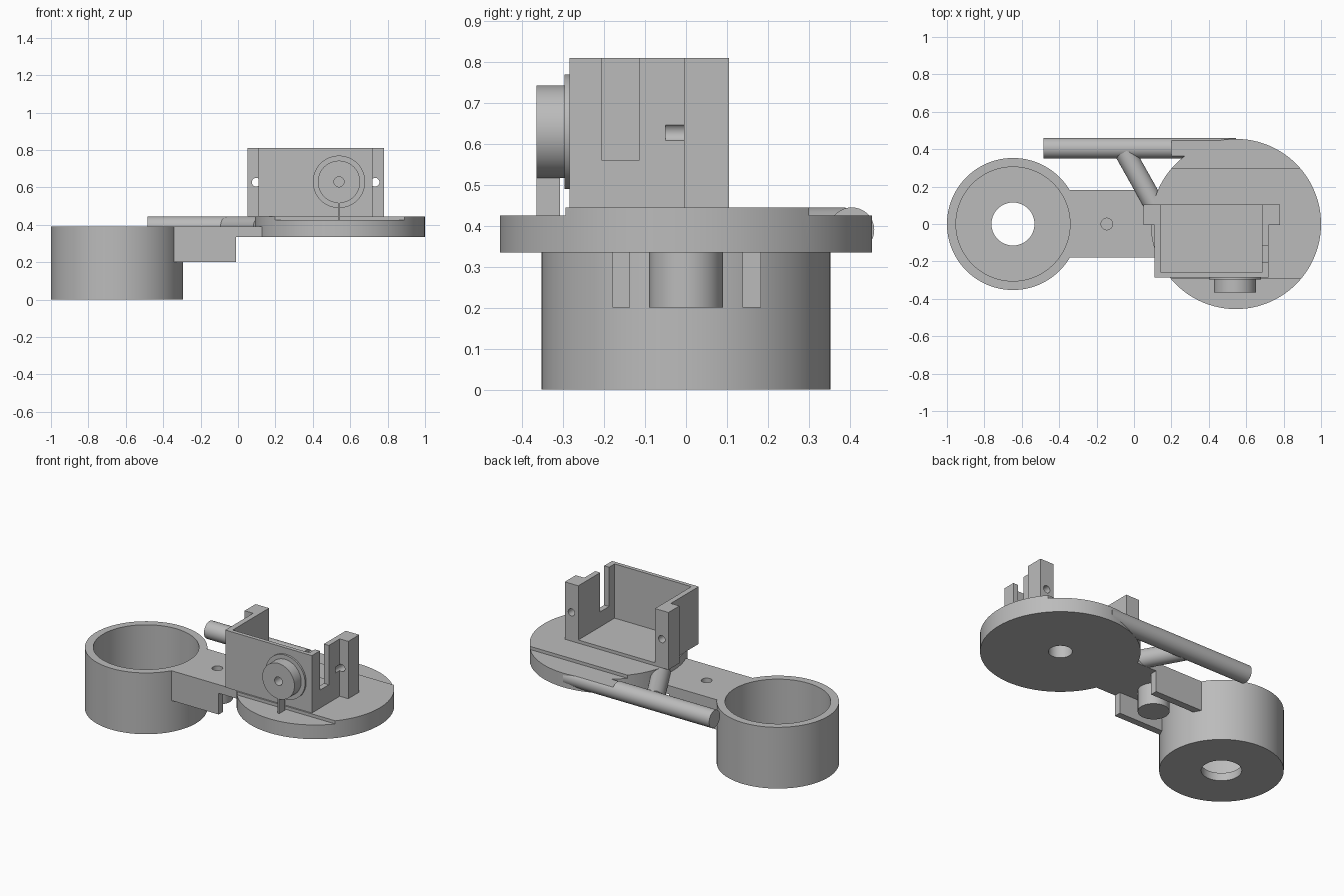
import bpy
import math
from mathutils import Vector

if "Cube" in bpy.data.objects:
    bpy.data.objects.remove(bpy.data.objects["Cube"], do_unlink=True)

grey = bpy.data.materials.new("light_grey")
grey.use_nodes = True
grey.diffuse_color = (0.5, 0.5, 0.5, 1)
grey.node_tree.nodes["Principled BSDF"].inputs["Base Color"].default_value = (0.5, 0.5, 0.5, 1)


def finish(ob, name):
    ob.name = name
    ob.data.materials.clear()
    ob.data.materials.append(grey)
    return ob


def box(name, x, y, z):
    """Box from (min, max) pairs."""
    bpy.ops.mesh.primitive_cube_add(size=1, location=[sum(p) / 2 for p in (x, y, z)])
    ob = bpy.context.object
    ob.scale = [p[1] - p[0] for p in (x, y, z)]
    bpy.ops.object.transform_apply(location=True, rotation=True, scale=True)
    return finish(ob, name)


def rod(name, start, end, radius, sides=96):
    """Cylinder between two points."""
    a, b = Vector(start), Vector(end)
    bpy.ops.mesh.primitive_cylinder_add(vertices=sides, radius=radius, depth=(b - a).length,
                                        location=(a + b) / 2)
    ob = bpy.context.object
    ob.rotation_euler = (b - a).to_track_quat('Z', 'Y').to_euler()
    bpy.ops.object.transform_apply(location=True, rotation=True, scale=True)
    return finish(ob, name)


def combine(ob, tools, operation='DIFFERENCE'):
    """Apply booleans and throw the tools away."""
    for tool in tools:
        tool.hide_render = True
        bpy.context.view_layer.objects.active = ob
        mod = ob.modifiers.new("combine", 'BOOLEAN')
        mod.operation = operation
        mod.solver = 'EXACT'
        mod.object = tool
        bpy.ops.object.modifier_apply(modifier=mod.name)
        bpy.data.objects.remove(tool, do_unlink=True)
    return ob


CUP, DISC = -0.647, 0.545
CUP_R, DISC_R = 0.353, 0.455
BASE, DECK, STEP = 0.335, 0.445, 0.425

# Open cup with a drain hole in its floor
cup = rod("cup", (CUP, 0, 0), (CUP, 0, 0.39), CUP_R)
combine(cup, [rod("bore", (CUP, 0, 0.05), (CUP, 0, 0.6), 0.305),
              rod("drain", (CUP, 0, -0.1), (CUP, 0, 0.2), 0.115)])

# Round platform with lowered front and back edges and a socket below
platform = rod("platform", (DISC, 0, BASE), (DISC, 0, DECK), DISC_R)
combine(platform, [box("front_step", (0, 1.1), (-0.6, -0.295), (STEP, 0.6)),
                   box("back_step", (0, 1.1), (0.3, 0.6), (STEP, 0.6)),
                   rod("socket", (DISC, 0, 0.2), (DISC, 0, 0.42), 0.068)])


# Arm joining the cup and platform, trimmed to both round outlines
def trim(ob):
    return combine(ob, [rod("cup_trim", (CUP, 0, -0.1), (CUP, 0, 0.7), CUP_R),
                        rod("disc_trim", (DISC, 0, -0.1), (DISC, 0, 0.7), DISC_R)])


arm = trim(box("arm_plate", (-0.5, 0.3), (-0.18, 0.183), (BASE, 0.39)))
combine(arm, [rod("boss_hole", (-0.145, 0, 0.3), (-0.145, 0, 0.5), 0.031, 48)])
for name, y in (("arm_front_flange", (-0.18, -0.137)), ("arm_back_flange", (0.138, 0.183))):
    trim(box(name, (-0.5, -0.01), y, (0.2, BASE)))
boss = rod("boss", (-0.145, 0, 0.2), (-0.145, 0, BASE), 0.09)
combine(boss, [rod("boss_bore", (-0.145, 0, 0.25), (-0.145, 0, 0.5), 0.031, 48)])

# Long handle rod tangent to the platform, with a slanted brace
handle = rod("handle_rod", (-0.485, 0.405, 0.39), (DISC, 0.405, 0.39), 0.055, 64)
combine(handle, [box("handle_step", (0.2, 1), (0.2, 0.6), (STEP, 0.6))])
rod("handle_brace", (-0.05, 0.385, 0.39), (0.13, 0.065, 0.39), 0.055, 64)

# Open-backed holder with two ears
TOP = 0.81
holder = box("holder", (0.11, 0.72), (-0.285, 0.105), (DECK, TOP))
combine(holder, [box("ears", (0.05, 0.78), (-0.005, 0.105), (DECK, TOP))], 'UNION')
combine(holder, [box("pocket", (0.145, 0.685), (-0.26, 0.3), (0.465, 1)),
                 box("slot", (0.6, 0.9), (-0.205, -0.115), (0.56, 1))]
        + [rod("ear_hole", (x, -0.05, 0.628), (x, 0.3, 0.628), 0.023, 48) for x in (0.097, 0.733)])

# Stepped round mount on the holder front, with a thin support rib
KX, KZ = 0.54, 0.63
for name, y, r in (("mount_flange", (-0.285, -0.297), 0.14), ("mount_hub", (-0.297, -0.365), 0.113)):
    part = rod(name, (KX, y[0], KZ), (KX, y[1], KZ), r)
    combine(part, [rod("mount_hole", (KX, -0.2, KZ), (KX, -0.5, KZ), 0.027, 48)])
box("support_rib", (KX - 0.006, KX + 0.006), (-0.365, -0.308), (STEP, 0.522))

# Smooth the round walls, keep the edges crisp
bpy.ops.object.select_all(action='DESELECT')
for ob in bpy.context.scene.objects:
    if ob.type == 'MESH':
        ob.select_set(True)
        bpy.context.view_layer.objects.active = ob
bpy.ops.object.shade_smooth_by_angle(angle=math.radians(30))
